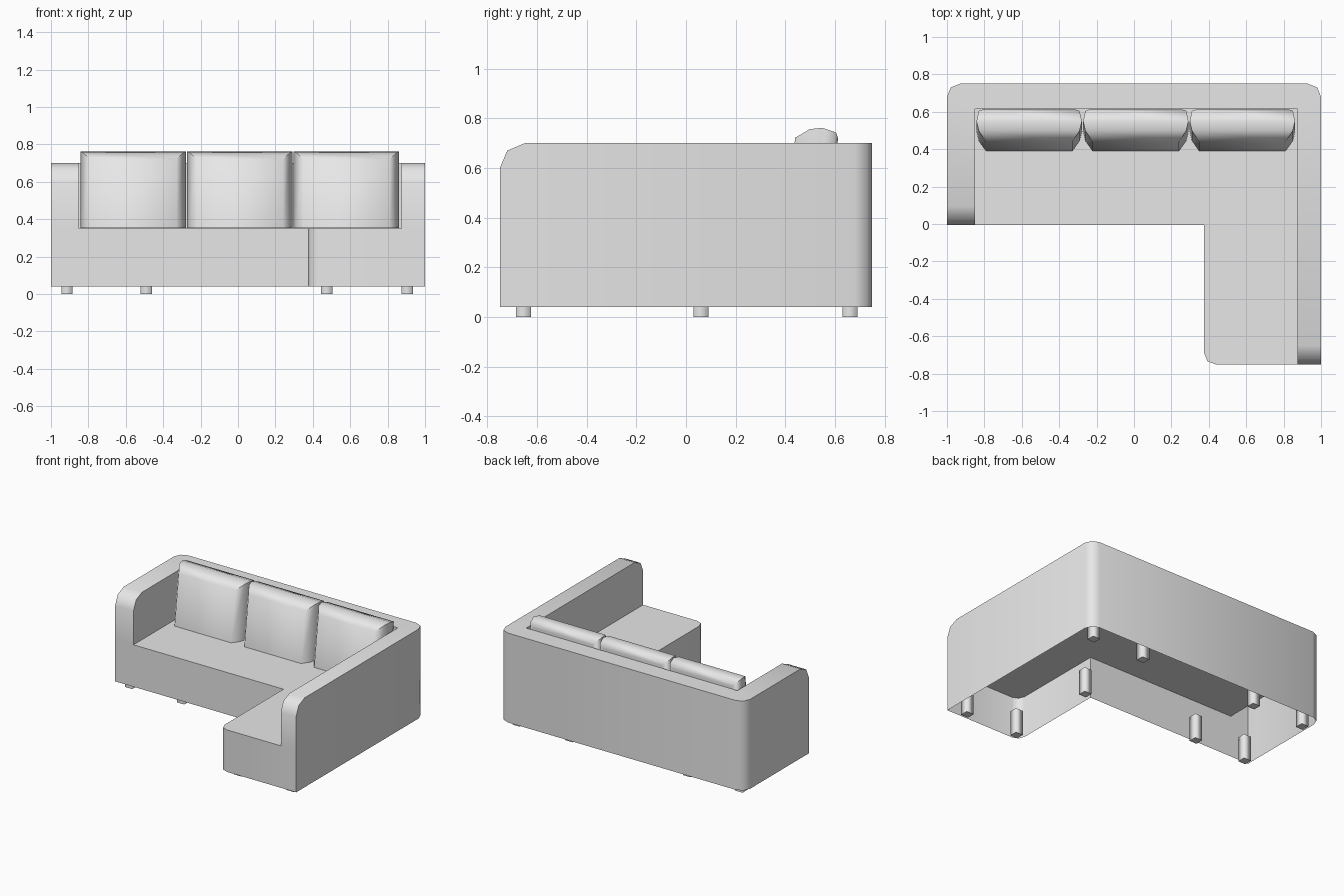
import bpy, bmesh, math

if "Cube" in bpy.data.objects:
    bpy.data.objects.remove(bpy.data.objects["Cube"])

fabric = bpy.data.materials.new("light_grey")
fabric.diffuse_color = (0.8, 0.8, 0.8, 1)
fabric.use_nodes = True
fabric.node_tree.nodes["Principled BSDF"].inputs["Base Color"].default_value = fabric.diffuse_color

BASE, SEAT, TOP = 0.04, 0.35, 0.70


def finish(bm, name, angle=None):
    bmesh.ops.remove_doubles(bm, verts=bm.verts, dist=1e-5)
    bmesh.ops.recalc_face_normals(bm, faces=bm.faces)
    mesh = bpy.data.meshes.new(name)
    bm.to_mesh(mesh)
    bm.free()
    mesh.materials.append(fabric)
    ob = bpy.data.objects.new(name, mesh)
    bpy.context.collection.objects.link(ob)
    if angle:
        bpy.ops.object.select_all(action='DESELECT')
        ob.select_set(True)
        bpy.context.view_layer.objects.active = ob
        bpy.ops.object.shade_smooth_by_angle(angle=math.radians(angle))
    return ob


def face(bm, pts):
    unique = list(dict.fromkeys(pts))
    if len(unique) > 2:
        return bm.faces.new([bm.verts.new(p) for p in unique])


# Body: hollow shell, open underneath.
# Stations run along the arms and back: (outer xy, inner xy, top height)
def arm(xo, xi, y0):
    return [((xo, y0 + dy), (xi, y0 + dy), z)
            for dy, z in ((0, 0.60), (0.03, 0.67), (0.10, TOP))]


def corner(side, xi, r=0.07):
    k = r * (1 - math.sqrt(0.5))
    return [((side * (1 - a), 0.75 - b), (xi, 0.615), TOP)
            for a, b in ((0, r), (k, k), (r, 0))]


LEFT, RIGHT, YL, YR = -0.85, 0.875, -0.005, -0.75
stations = (arm(-1, LEFT, YL) + corner(-1, LEFT)
            + corner(1, RIGHT)[::-1] + arm(1, RIGHT, YR)[::-1])
bm = bmesh.new()
for (o1, i1, z1), (o2, i2, z2) in zip(stations, stations[1:]):
    face(bm, [(*o1, BASE), (*o2, BASE), (*o2, z2), (*o1, z1)])
    face(bm, [(*o1, z1), (*o2, z2), (*i2, z2), (*i1, z1)])
    if i1 != i2:
        face(bm, [(*i1, SEAT), (*i2, SEAT), (*i2, z2), (*i1, z1)])

# Front wall path with the rounded corner of the long seat
front = [(LEFT, YL), (0.375, YL), (0.375, -0.69), (0.392, -0.733),
         (0.435, YR), (RIGHT, YR)]
for a, b in zip([(-1, YL)] + front, front + [(1, YR)]):
    face(bm, [(*a, BASE), (*b, BASE), (*b, SEAT), (*a, SEAT)])
# Upper arm ends
for xo, xi, y in ((-1, LEFT, YL), (1, RIGHT, YR)):
    face(bm, [(xo, y, SEAT), (xi, y, SEAT), (xi, y, 0.60), (xo, y, 0.60)])
# Seat surface
inner = list(dict.fromkeys(s[1] for s in stations))
face(bm, [(*p, SEAT) for p in front + inner[::-1][1:-1]])
finish(bm, "sofa_body", 50)

# Back cushions: stacked rectangles in depth, leaning back
LAYERS = [(0, 0.05), (0.054, 0.012), (0.103, 0), (0.161, 0.0115), (0.172, 0.035)]
TILT = math.radians(7.5)


def cushion(name, x0, x1):
    bm = bmesh.new()
    c, s = math.cos(TILT), math.sin(TILT)
    rings = []
    for d, inset in LAYERS:
        up = 0.05 - inset
        y, z = 0.44 + d * c + up * s, 0.722 - d * s + up * c
        z += 0.004 * (d > 0.05)
        zb = SEAT + 0.002
        yb = y - (z - zb) * s / c
        xa, xb = x0 + inset, x1 - inset
        rings.append([bm.verts.new(p) for p in
                      ((xa, yb, zb), (xb, yb, zb), (xb, y, z), (xa, y, z))])
    for a, b in zip(rings, rings[1:]):
        for i in range(4):
            j = (i + 1) % 4
            bm.faces.new([a[i], a[j], b[j], b[i]])
    bm.faces.new(rings[0])
    bm.faces.new(rings[-1])
    finish(bm, name, 60)


for n, x in enumerate((-0.842, -0.272, 0.298)):
    cushion(f"back_cushion_{n + 1}", x, x + 0.563)

# Square legs with softly shaded sides
H, LEG_TOP = 0.03, 0.185
spots = [(x, y) for x in (-0.915, -0.49, 0.475, 0.905) for y in (0.06, 0.66)]
spots.remove((0.905, 0.06))
spots += [(0.475, -0.655), (0.905, -0.655)]
for n, (x, y) in enumerate(spots):
    bm = bmesh.new()
    bmesh.ops.create_cube(bm, size=1)
    for v in bm.verts:
        v.co = (x + v.co.x * 2 * H, y + v.co.y * 2 * H, (v.co.z + 0.5) * LEG_TOP)
    leg = finish(bm, f"leg_{n + 1}")
    for p in leg.data.polygons:
        p.use_smooth = abs(p.normal.z) < 0.5
